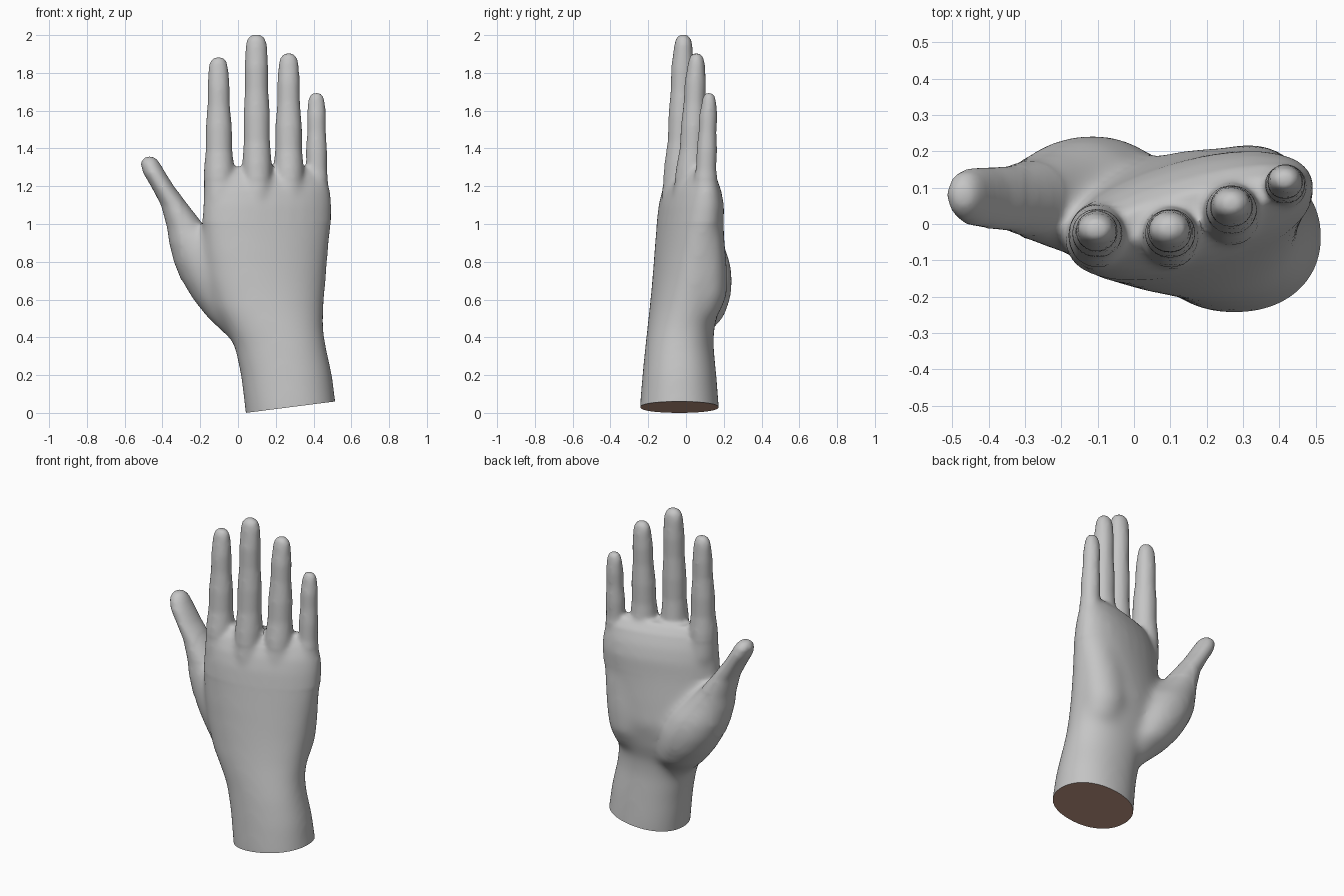
import bpy, bmesh, math
from mathutils import Vector

if "Cube" in bpy.data.objects:
    bpy.data.objects.remove(bpy.data.objects["Cube"])

SIDES = 28


def material(name, rgb):
    m = bpy.data.materials.new(name)
    m.diffuse_color = (*rgb, 1)
    m.use_nodes = True
    m.node_tree.nodes["Principled BSDF"].inputs["Base Color"].default_value = m.diffuse_color
    return m


skin = material("grey skin", (0.56, 0.56, 0.56))
cut = material("brown cut", (0.60, 0.35, 0.26))
bm = bmesh.new()


def loft(sections, power=1.0):
    """Closed tube through horizontal oval rings (z, x, y, half width, half depth, tilt)."""
    rings = []
    for z, cx, cy, a, b, *tilt in sections:
        t = math.radians(tilt[0] if tilt else 0)
        ring = []
        for i in range(SIDES):
            c, s = (f(2 * math.pi * i / SIDES) for f in (math.cos, math.sin))
            u = a * math.copysign(abs(c) ** power, c)
            v = b * math.copysign(abs(s) ** power, s)
            ring.append(bm.verts.new((cx + u * math.cos(t) - v * math.sin(t),
                                      cy + u * math.sin(t) + v * math.cos(t), z)))
        rings.append(ring)
    for r, q in zip(rings, rings[1:]):
        for i in range(SIDES):
            j = (i + 1) % SIDES
            bm.faces.new((r[i], r[j], q[j], q[i]))
    bm.faces.new(rings[0][::-1])
    bm.faces.new(rings[-1])


# wrist and palm
loft([(-0.15, 0.298, -0.035, 0.243, 0.212), (0.03, 0.278, -0.035, 0.243, 0.211),
      (0.20, 0.257, -0.035, 0.243, 0.197), (0.35, 0.224, -0.035, 0.243, 0.182),
      (0.45, 0.192, -0.028, 0.26, 0.178, 3), (0.55, 0.163, -0.008, 0.292, 0.185, 6),
      (0.70, 0.148, 0.015, 0.322, 0.188, 10), (0.85, 0.147, 0.018, 0.338, 0.172, 13),
      (1.00, 0.152, 0.022, 0.352, 0.155, 15), (1.10, 0.155, 0.028, 0.352, 0.145, 16),
      (1.18, 0.155, 0.03, 0.345, 0.125, 16), (1.25, 0.152, 0.033, 0.325, 0.092, 16),
      (1.30, 0.15, 0.035, 0.29, 0.05, 15)], 0.93)

# heel of the palm on the little finger side
loft([(0.45, 0.31, 0.05, 0.06, 0.06), (0.52, 0.31, 0.08, 0.11, 0.095),
      (0.62, 0.31, 0.10, 0.135, 0.12), (0.75, 0.32, 0.11, 0.14, 0.11),
      (0.92, 0.34, 0.12, 0.13, 0.085), (1.05, 0.35, 0.12, 0.11, 0.06)])

# thumb with its fleshy base
loft([(0.34, 0.09, 0.01, 0.08, 0.07), (0.42, 0.035, 0.02, 0.11, 0.10),
      (0.50, -0.015, 0.055, 0.145, 0.145), (0.60, -0.07, 0.075, 0.17, 0.162),
      (0.70, -0.115, 0.08, 0.185, 0.168), (0.80, -0.165, 0.078, 0.175, 0.158),
      (0.90, -0.228, 0.07, 0.137, 0.13), (0.98, -0.272, 0.07, 0.104, 0.11),
      (1.10, -0.335, 0.07, 0.073, 0.091), (1.20, -0.400, 0.072, 0.061, 0.086),
      (1.27, -0.443, 0.075, 0.060, 0.081), (1.32, -0.464, 0.08, 0.052, 0.066),
      (1.345, -0.468, 0.08, 0.038, 0.045), (1.358, -0.468, 0.08, 0.018, 0.02)])

# fingers: base x, tip x, base y, tip y, tip z, base half width, tip half width
FINGERS = [(-0.098, -0.104, -0.038, -0.014, 1.885, 0.084, 0.053),
           (0.102, 0.097, -0.040, -0.014, 2.004, 0.080, 0.058),
           (0.268, 0.268, 0.022, 0.055, 1.905, 0.084, 0.054),
           (0.417, 0.415, 0.095, 0.122, 1.697, 0.064, 0.047)]
# share of length, taper, and swelling at the joints
SHAPE = [(0.0, 0.0, 0.8), (0.12, 0.0, 1.0), (0.3, 0.1, 1.0), (0.42, 0.3, 0.95),
         (0.56, 0.5, 1.02), (0.70, 0.7, 0.96), (0.82, 0.85, 1.02)]
for x0, x1, y0, y1, top, w0, w1 in FINGERS:
    z0 = 1.03 if top > 1.8 else 1.0
    rings = []
    for t, taper, swell in SHAPE:
        w = (w0 + (w1 - w0) * taper) * swell
        deep = w * (0.96 + 0.6 * max(0, 0.45 - t))
        rings.append((z0 + (top - z0) * t, x0 + (x1 - x0) * t, y0 + (y1 - y0) * t, w, deep))
    for ang in (10, 40, 65, 82):
        k = math.radians(ang)
        rings.append((top - 0.07 * (1 - math.sin(k)), x1, y1,
                      w1 * math.cos(k) ** 0.65, w1 * 0.85 * math.cos(k) ** 0.65))
    loft(rings)

# fuse the parts into one skin
mesh = bpy.data.meshes.new("hand")
bm.to_mesh(mesh)
bm.free()
hand = bpy.data.objects.new("hand", mesh)
bpy.context.collection.objects.link(hand)
mod = hand.modifiers.new("fuse", 'REMESH')
mod.mode = 'VOXEL'
mod.voxel_size = 0.0125
graph = bpy.context.evaluated_depsgraph_get()
fused = bpy.data.meshes.new_from_object(hand.evaluated_get(graph))
hand.modifiers.clear()
hand.data = fused

# soften the joins, most strongly over the palm, lightly along the fingers
bm = bmesh.new()
bm.from_mesh(fused)
for limit, left, times in ((9.0, -9.0, 4), (1.24, -0.3, 10), (1.0, -0.3, 22)):
    verts = [v for v in bm.verts if v.co.z < limit and v.co.x > left]
    for _ in range(times):
        bmesh.ops.smooth_vert(bm, verts=verts, factor=0.5,
                              use_axis_x=True, use_axis_y=True, use_axis_z=True)

# slanted cut through the wrist
normal = Vector((-0.06, 0, 0.47)).normalized()
res = bmesh.ops.bisect_plane(bm, geom=bm.verts[:] + bm.edges[:] + bm.faces[:], dist=1e-5,
                             plane_co=(0.04, 0, 0), plane_no=normal, clear_inner=True)
rim = [e for e in res["geom_cut"] if isinstance(e, bmesh.types.BMEdge)]
bmesh.ops.contextual_create(bm, geom=rim)
bmesh.ops.recalc_face_normals(bm, faces=bm.faces[:])
fused.materials.clear()
fused.materials.append(skin)
fused.materials.append(cut)
for f in bm.faces:
    f.smooth = True
    f.material_index = 1 if len(f.verts) > 12 else 0   # the cap is the one large face
bm.to_mesh(fused)
bm.free()
bpy.context.view_layer.objects.active = hand
hand.select_set(True)
bpy.ops.object.shade_smooth_by_angle(angle=math.radians(50))
